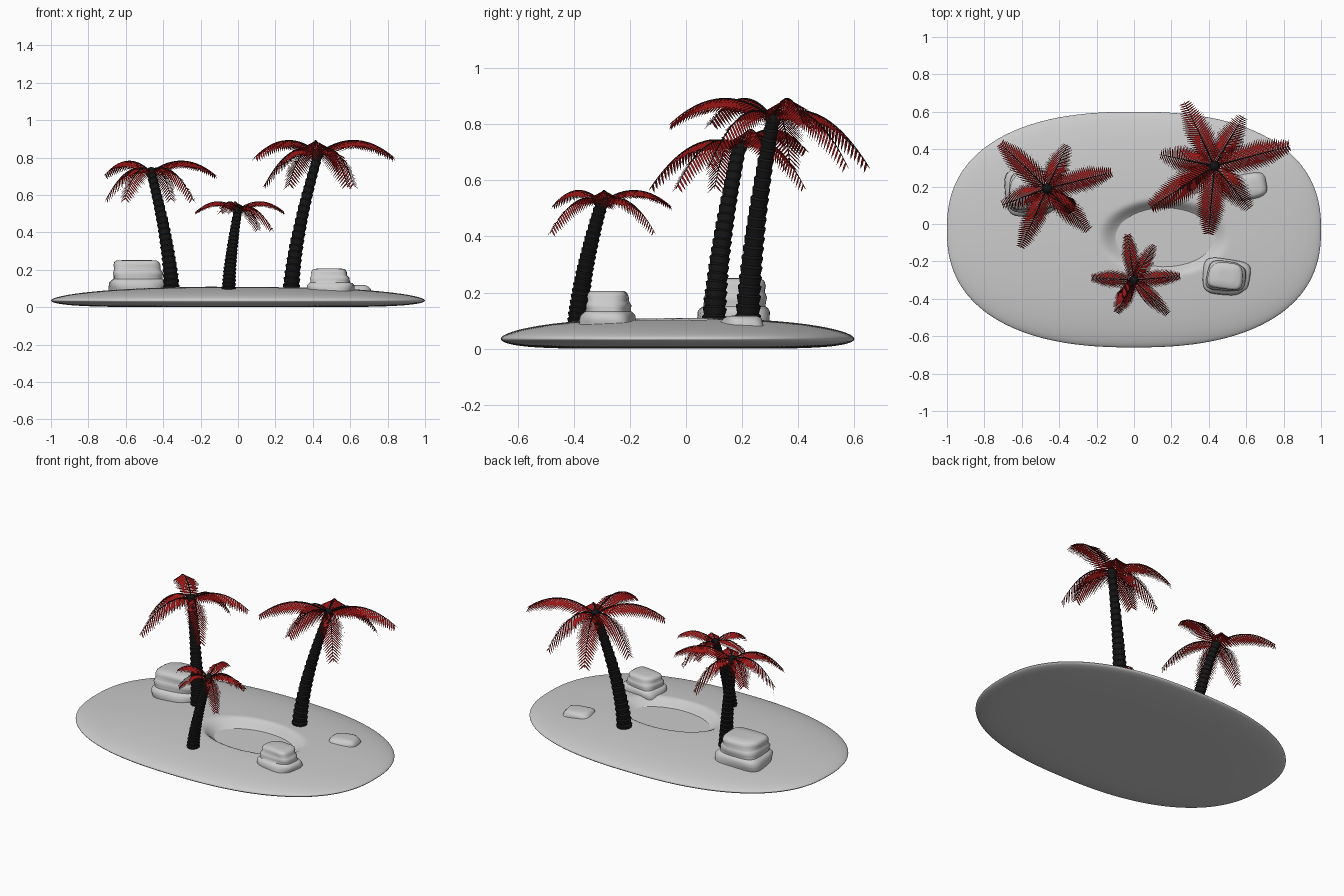
import bpy, bmesh, math, random
from mathutils import Vector

random.seed(4)
cube = bpy.data.objects.get("Cube")
if cube:
    bpy.data.objects.remove(cube, do_unlink=True)


def material(name, color):
    m = bpy.data.materials.new(name)
    m.use_nodes = True
    rgba = (*color, 1)
    m.diffuse_color = rgba
    bsdf = next(n for n in m.node_tree.nodes if n.type == "BSDF_PRINCIPLED")
    bsdf.inputs["Base Color"].default_value = rgba
    return m


GREY = material("pale grey stone", (0.6, 0.6, 0.6))
BLACK = material("black bark", (0.008, 0.008, 0.008))
RED = material("dark red leaf", (0.32, 0.008, 0.008))


def finish(bm, name, mats, smooth=None):
    mesh = bpy.data.meshes.new(name)
    bm.to_mesh(mesh)
    bm.free()
    obj = bpy.data.objects.new(name, mesh)
    bpy.context.collection.objects.link(obj)
    for m in mats:
        mesh.materials.append(m)
    if smooth:
        bpy.ops.object.select_all(action="DESELECT")
        obj.select_set(True)
        bpy.context.view_layer.objects.active = obj
        bpy.ops.object.shade_smooth_by_angle(angle=math.radians(smooth))
    return obj


def loft(bm, rings):
    """Skin a list of closed rings and cap both ends."""
    loops = [[bm.verts.new(p) for p in ring] for ring in rings]
    for a, b in zip(loops, loops[1:]):
        for i in range(len(a)):
            j = (i + 1) % len(a)
            bm.faces.new((a[i], a[j], b[j], b[i]))
    bm.faces.new(loops[0][::-1])
    bm.faces.new(loops[-1])


def oval(power, count):
    """Unit superellipse outline."""
    pts = []
    for i in range(count):
        a = math.tau * i / count
        c, s = math.cos(a), math.sin(a)
        pts.append((math.copysign(abs(c) ** (2 / power), c),
                    math.copysign(abs(s) ** (2 / power), s)))
    return pts


def tube(bm, path, radii, sides):
    rings = []
    for i, p in enumerate(path):
        d = (path[min(i + 1, len(path) - 1)] - path[max(i - 1, 0)]).normalized()
        u = d.cross(Vector((0.3, 1, 0))).normalized()
        v = d.cross(u)
        rings.append([p + radii[i] * (u * math.cos(math.tau * k / sides) + v * math.sin(math.tau * k / sides))
                      for k in range(sides)])
    loft(bm, rings)


# Island: domed oval with a sunken pond bed
POND = (0.16, -0.07)


def ground(x, y, s):
    z = 0.035 + 0.045 * math.sqrt(max(0, 1 - s ** 4)) + 0.03 * (1 - s * s)
    d = math.hypot((x - POND[0]) / 0.35, (y - POND[1]) / 0.21)
    t = min(1, max(0, (1 - d) / 0.35))
    return z - 0.062 * t * t * (3 - 2 * t)


def island():
    bm = bmesh.new()
    outline = oval(2.4, 128)
    steps = 64
    rings = []
    for i in range(1, 2 * steps):
        s = math.sin(math.pi / 2 * i / steps)
        ring = []
        for cx, cy in outline:
            x, y = s * cx, s * cy * 0.63 - 0.03
            if i > steps:
                z = ground(x, y, s)
            else:
                z = 0.035 * (1 - math.sqrt(max(0, 1 - s ** 6)))
            ring.append((x, y, z))
        rings.append(ring)
    loft(bm, rings)
    finish(bm, "island", [GREY], 60)


island()

# Pond surface
bm = bmesh.new()
bm.faces.new([bm.verts.new((POND[0] + 0.31 * x, POND[1] + 0.185 * y, 0.058)) for x, y in oval(2, 64)])
finish(bm, "pond_surface", [GREY])


# Tiered rocks: (width factor, height factor) profile
TIERS = [(0.97, 0), (1, 0.15), (1, 0.3), (0.93, 0.38), (0.85, 0.42), (0.85, 0.52), (0.87, 0.6),
         (0.82, 0.68), (0.79, 0.72), (0.81, 0.85), (0.77, 0.95), (0.68, 1), (0.3, 1.01)]
LOW = [(1, 0), (1, 0.5), (0.9, 0.85), (0.7, 1), (0.3, 1.03)]


def rock(name, center, half, z0, height, profile, turn, top_shrink):
    bm = bmesh.new()
    rings = []
    c, s = math.cos(turn), math.sin(turn)
    for w, h in profile:
        k = w * (1 - top_shrink * h)
        ring = []
        for i, (x, y) in enumerate(oval(3.4, 40)):
            a = math.tau * i / 40
            wob = k * (1 + 0.05 * math.sin(3 * a + 4 * h) + 0.03 * math.sin(2 * a + 1))
            px, py = x * half[0] * wob, y * half[1] * wob
            ring.append((center[0] + px * c - py * s, center[1] + px * s + py * c, z0 + height * h))
        rings.append(ring)
    loft(bm, rings)
    finish(bm, name, [GREY], 50)


rock("large_rock", (-0.54, 0.175), (0.15, 0.13), 0.08, 0.17, TIERS, 0.05, 0.0)
rock("small_rock", (0.49, -0.28), (0.125, 0.1), 0.08, 0.125, TIERS, -0.12, 0.12)
rock("flat_rock", (0.62, 0.2), (0.088, 0.075), 0.07, 0.047, LOW, 0.2, 0.1)


# Palms
def trunk(name, base, top, r0, r1):
    bm = bmesh.new()
    base, top = Vector(base), Vector(top)
    path, radii = [], []
    count = 20
    for i in range(count + 1):
        for edge, flare in ((0.02, 0.92), (0.8, 1.1)):
            t = (i + edge) / (count + 1)
            p = base.lerp(top, t ** 1.5)
            p.z = base.z + (top.z - base.z) * t
            path.append(p)
            radii.append((r0 + (r1 - r0) * t ** 0.8) * flare)
    tube(bm, path, radii, 12)
    finish(bm, name, [BLACK], 30)


def frond(leaf, ribs, root, angle, reach, tip, lift, size):
    """Arched rib with a comb of drooping leaflets on both sides."""
    a = math.radians(angle)
    out = Vector((math.cos(a), math.sin(a), 0))
    side = Vector((-out.y, out.x, 0))
    up = Vector((0, 0, 1))
    n = 30

    def point(t):
        return root + out * (reach * t) + up * (2 * t * (1 - t) * lift + t * t * tip)

    path = [point(i / n) for i in range(n + 1)]
    tube(ribs, path, [size * 0.013 * (1 - 0.8 * i / n) for i in range(n + 1)], 5)
    for i in range(2, n):
        t = i / n
        p, d = path[i], (path[i + 1] - path[i - 1]).normalized()
        normal = d.cross(side).normalized()
        if normal.z < 0:
            normal = -normal
        length = size * (0.09 + 0.17 * math.sin(math.pi * min(1, t * 0.85 + 0.15)) ** 0.8)
        half = reach / n * 0.42
        for sgn in (1, -1):
            ray = (side * sgn * 0.8 + d * 0.5 - normal * 0.2 - up * 0.3).normalized()
            ray *= length * random.uniform(0.92, 1.05)
            pts = (p - d * half, p + ray * 0.5 - d * half * 1.1, p + ray,
                   p + ray * 0.5 + d * half * 1.1, p + d * half)
            verts = [leaf.verts.new(q) for q in (pts if sgn < 0 else pts[::-1])]
            leaf.faces.new(verts)


def palm(name, base, top, r0, r1, size, fronds):
    trunk(name + "_trunk", base, top, r0, r1)
    leaf, ribs = bmesh.new(), bmesh.new()
    bmesh.ops.create_icosphere(ribs, subdivisions=2, radius=r1 * 1.25)
    bmesh.ops.translate(ribs, verts=ribs.verts[:], vec=top)
    for angle, reach, raised in fronds:
        tip, lift = (-0.05, 0.36) if raised else (-0.42, 0.24)
        frond(leaf, ribs, Vector(top), angle, reach, tip * size, lift * size, size)
    finish(leaf, name + "_leaves", [RED])
    finish(ribs, name + "_ribs", [BLACK])


palm("left_palm", (0.285, 0.22, 0.09), (0.43, 0.31, 0.82), 0.045, 0.024, 0.42,
     [(115, 0.38, False), (60, 0.31, False), (15, 0.42, True), (-50, 0.3, False),
      (-95, 0.37, True), (-147, 0.41, True), (168, 0.3, False)])
palm("right_palm", (-0.355, 0.1, 0.09), (-0.465, 0.19, 0.72), 0.043, 0.024, 0.36,
     [(136, 0.35, True), (65, 0.26, False), (14, 0.36, True), (-45, 0.32, False),
      (-114, 0.35, False), (-160, 0.26, False)])
palm("front_palm", (-0.05, -0.385, 0.09), (0, -0.3, 0.52), 0.038, 0.022, 0.26,
     [(98, 0.25, True), (60, 0.22, False), (5, 0.25, True), (-45, 0.26, False),
      (-118, 0.2, True), (177, 0.23, True)])
